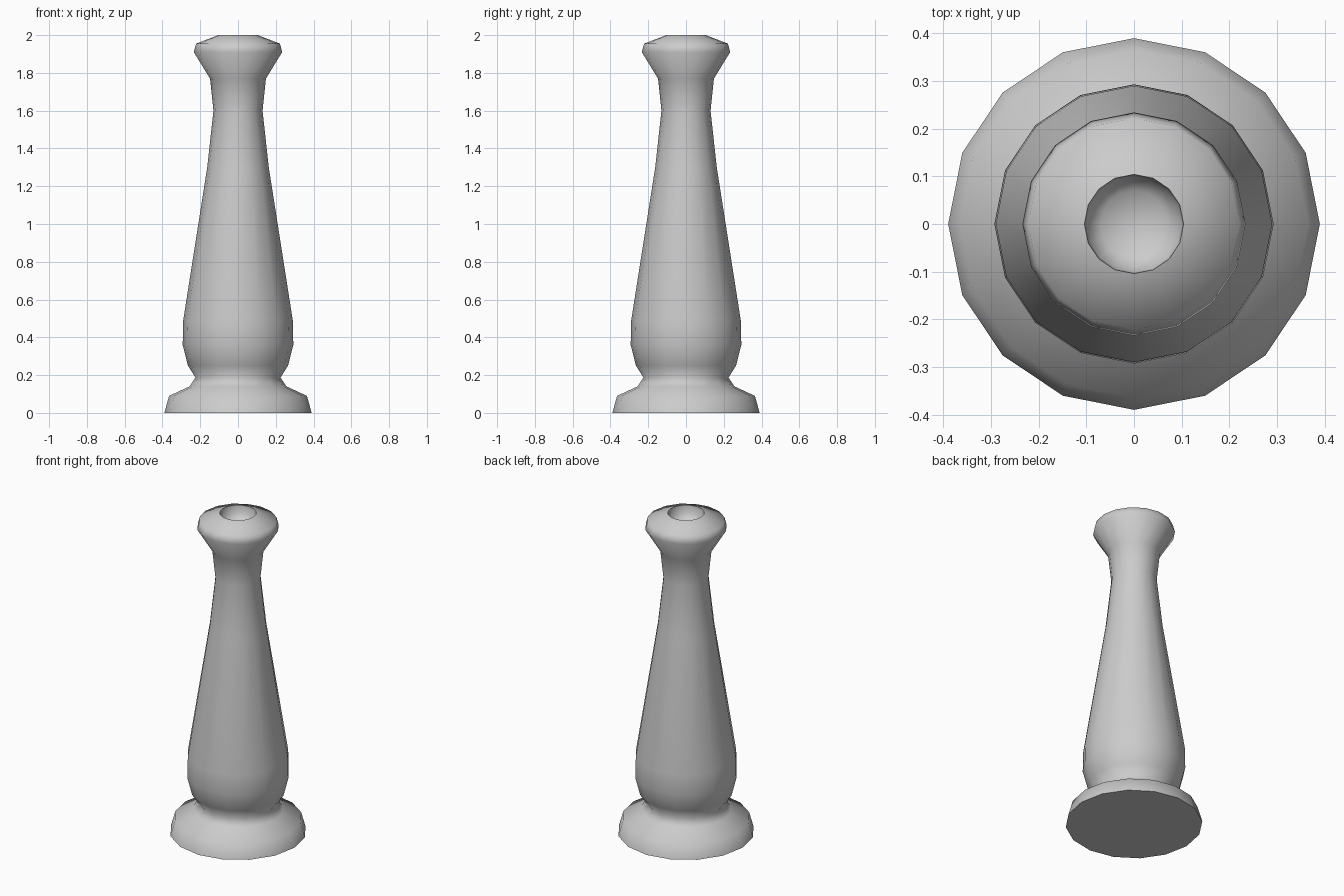
import bpy
import bmesh
from math import radians, tau
from mathutils import Vector

cube = bpy.data.objects.get("Cube")
if cube:
    bpy.data.objects.remove(cube)

SIDES = 16

# Plain grey material
grey = bpy.data.materials.new("grey")
grey.use_nodes = True
color = (0.6, 0.6, 0.6, 1)
grey.diffuse_color = color
grey.node_tree.nodes["Principled BSDF"].inputs["Base Color"].default_value = color


def lathe(name, profile):
    """Spin a (radius, height) profile around the z axis."""
    bm = bmesh.new()
    verts = [bm.verts.new((r, 0, z)) for r, z in profile]
    edges = [bm.edges.new(pair) for pair in zip(verts, verts[1:])]
    bmesh.ops.spin(bm, geom=verts + edges, cent=Vector(), axis=(0, 0, 1),
                   angle=tau, steps=SIDES, use_merge=False)
    bmesh.ops.remove_doubles(bm, verts=bm.verts, dist=0.0005)
    bmesh.ops.recalc_face_normals(bm, faces=bm.faces)
    mesh = bpy.data.meshes.new(name)
    bm.to_mesh(mesh)
    bm.free()
    mesh.materials.append(grey)
    obj = bpy.data.objects.new(name, mesh)
    bpy.context.collection.objects.link(obj)
    bpy.ops.object.select_all(action='DESELECT')
    obj.select_set(True)
    bpy.context.view_layer.objects.active = obj
    bpy.ops.object.shade_smooth_by_angle(angle=radians(78))
    return obj


foot = [(0, 0), (0.39, 0), (0.365, 0.09), (0.257, 0.14)]
body = [(0.225, 0.187), (0.265, 0.25), (0.293, 0.36), (0.29, 0.49),
        (0.163, 1.3), (0.13, 1.6), (0.148, 1.77)]
lip = [(0.234, 1.91), (0.222, 1.955), (0.104, 2.0)]
socket = [(0.1, 1.95), (0.07, 1.92), (0, 1.91)]

lathe("candlestick", foot + body + lip + socket)
